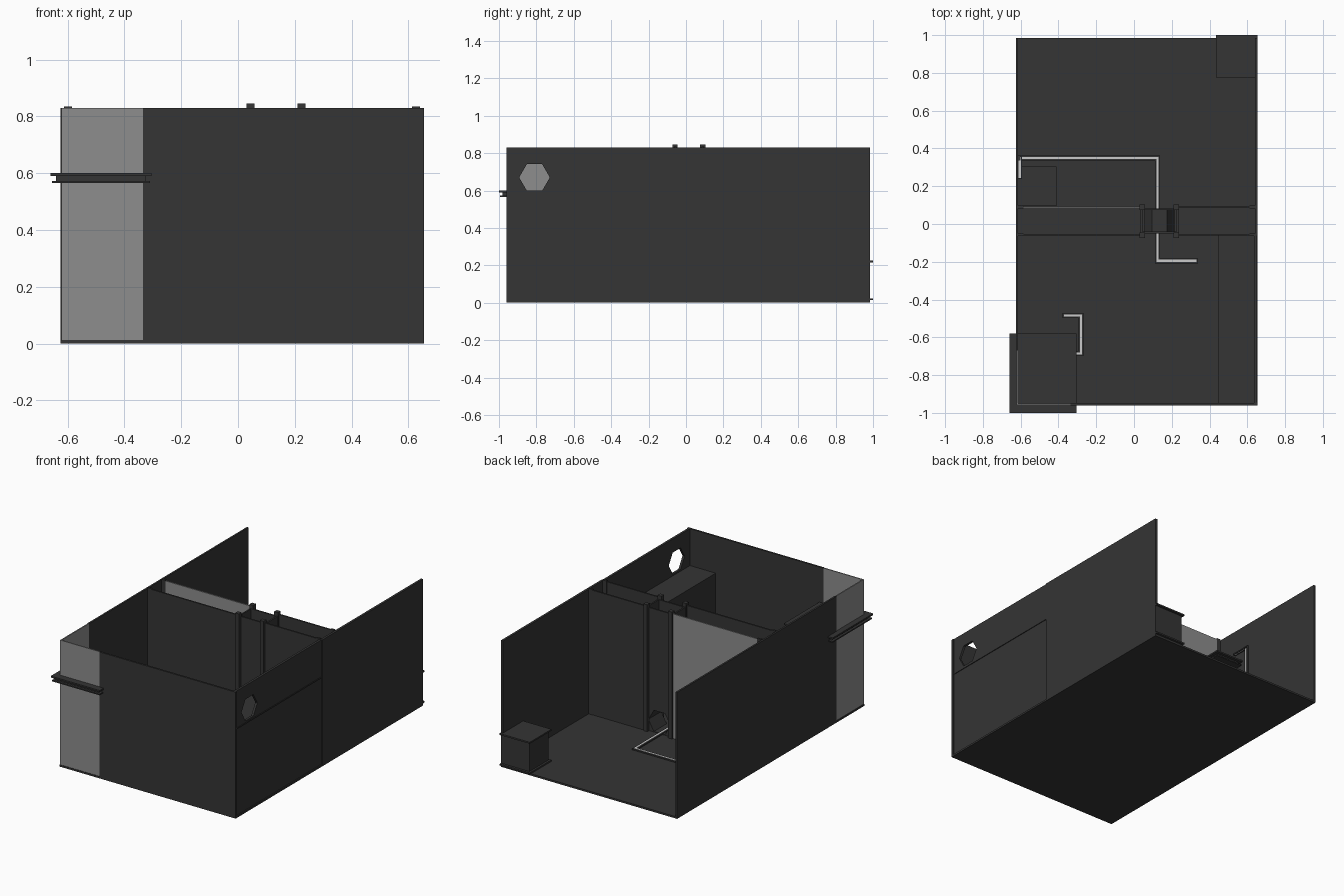
import bpy, math

if "Cube" in bpy.data.objects:
    bpy.data.objects.remove(bpy.data.objects["Cube"])

def material(name, v):
    m = bpy.data.materials.new(name)
    m.diffuse_color = (v, v, v, 1)
    m.use_nodes = True
    m.node_tree.nodes["Principled BSDF"].inputs["Base Color"].default_value = m.diffuse_color
    return m

DARK = material("dark_panel", 0.035)
GLASS = material("pale_glass", 0.27)
LIGHT = material("light_strip", 0.6)

def box(name, x0, x1, y0, y1, z0, z1, mat=DARK):
    bpy.ops.mesh.primitive_cube_add(size=1, location=((x0+x1)/2, (y0+y1)/2, (z0+z1)/2))
    o = bpy.context.object
    o.name = name
    o.scale = (x1-x0, y1-y0, z1-z0)
    bpy.ops.object.transform_apply(location=False, rotation=False, scale=True)
    o.data.materials.append(mat)
    return o

def hexagon(name, loc, r, depth, axis, cap='NGON'):
    # six-sided prism with flat top and bottom
    bpy.ops.mesh.primitive_cylinder_add(vertices=6, radius=r, depth=depth,
                                        location=loc, end_fill_type=cap)
    o = bpy.context.object
    o.name = name
    o.rotation_euler = (math.pi/2, math.pi/2, 0) if axis == 'y' else (0, math.pi/2, 0)
    # cylinder vertices start on local y; turn so corners point sideways
    if axis == 'y':
        o.rotation_euler = (math.pi/2, math.radians(30), 0)
    bpy.ops.object.transform_apply(location=False, rotation=True, scale=False)
    o.data.materials.append(DARK)
    return o

def hex_hole(wall, loc, r, axis):
    cutter = hexagon("hex_cutter", loc, r, 0.1, axis)
    cutter.hide_render = True
    m = wall.modifiers.new("hole", 'BOOLEAN')
    m.object, m.operation, m.solver = cutter, 'DIFFERENCE', 'EXACT'
    bpy.context.view_layer.objects.active = wall
    bpy.ops.object.modifier_apply(modifier=m.name)
    bpy.data.objects.remove(cutter)

def strip(name, pts):
    # dark channel with a brighter bar along its middle
    for i, (a, b) in enumerate(zip(pts, pts[1:])):
        for part, w, mat in (("channel", 0.013, DARK), ("lamp", 0.006, LIGHT)):
            g = 0.0 if part == "channel" else 0.002
            up = a[2] != b[2]
            lo = [min(p, q) - w for p, q in zip(a, b)]
            hi = [max(p, q) + w for p, q in zip(a, b)]
            if up:
                lo[0], hi[0] = a[0] - 0.008, a[0] + 0.004 + g
            else:
                lo[2], hi[2] = a[2] - 0.004, a[2] + 0.004 + g
            box(f"{name}_{part}_{i}", lo[0], hi[0], lo[1], hi[1], lo[2], hi[2], mat)

def slab(name, x0, x1, y0, y1, z):
    # three-layer tabletop with a recessed middle
    box(name+"_bottom", x0+.005, x1-.005, y0+.005, y1-.005, z, z+.008)
    box(name+"_middle", x0+.02, x1-.02, y0+.02, y1-.02, z+.008, z+.025)
    box(name+"_top", x0, x1, y0, y1, z+.025, z+.035)

H = 0.83
# floor and outer walls
box("floor", -.625, .655, -.96, .985, 0, .012)
box("front_wall", -.335, .65, -.96, -.948, .012, H)
box("left_wall", -.625, -.613, -.67, .985, .012, H)
box("right_rear_wall", .64, .655, -.06, .985, .012, H)
box("front_right_corner", .638, .655, -.96, -.945, .012, H)
upper = box("right_upper_wall", .635, .65, -.95, -.06, .585, H)
hex_hole(upper, (.643, -.81, .67), .082, 'x')

# corner glazing
box("front_glass", -.622, -.335, -.957, -.95, .012, H, GLASS)
box("left_glass", -.622, -.615, -.95, -.67, .012, H, GLASS)

# full-length cabinet along the right wall
box("side_cabinet", .45, .648, -.948, -.06, .012, .58)
box("cabinet_top", .448, .653, -.948, -.06, .58, .588)

# double partition across the middle
box("partition_front_left", -.613, .035, -.062, -.052, .012, H)
box("partition_glass", -.613, .035, .085, .093, .012, H, GLASS)
for side, y in (("front", -.062), ("rear", .085)):
    box(f"partition_{side}_right", .235, .64, y, y+.01, .012, H)
    inner = y + .012 if side == "front" else y - .012
    centre = box(f"column_{side}_panel", .045, .235, inner, inner+.01, .012, H-.01)
    hex_hole(centre, (.135, inner+.005, .085), .08, 'y')
    for x in (.03, .21):
        yp = -.073 if side == "front" else .075
        box("column_post", x, x+.028, yp, yp+.028, .012, .845)
    for x in (-.613, .612):
        box("partition_end_post", x, x+.028, y-.002, y+.012, .012, H+.005)
hexagon("hex_duct", (.135, .0165, .085), .08, .125, 'y', 'NOTHING')
for x in (.035, .225):
    box("column_side", x, x+.01, -.05, .085, .012, H-.01)

# corner tabletops
slab("corner_table", -.66, -.305, -1.0, -.58, .565)
slab("rear_corner_shelf", -.613, -.41, .095, .305, .56)

# crate at the open rear corner
box("crate_body", .448, .642, .788, .985, .012, .215)
for z in (.014, .215):
    box("crate_plate", .435, .655, .775, 1.0, z, z+.01)

# lamp strips along floor and wall
strip("long_strip", [(.325, -.195, .016), (.125, -.195, .016), (.125, .35, .016),
                     (-.605, .35, .016), (-.605, .35, .66), (-.605, .25, .66)])
strip("short_strip", [(-.365, -.485, .016), (-.28, -.485, .016),
                      (-.28, -.685, .016), (-.305, -.685, .016)])
